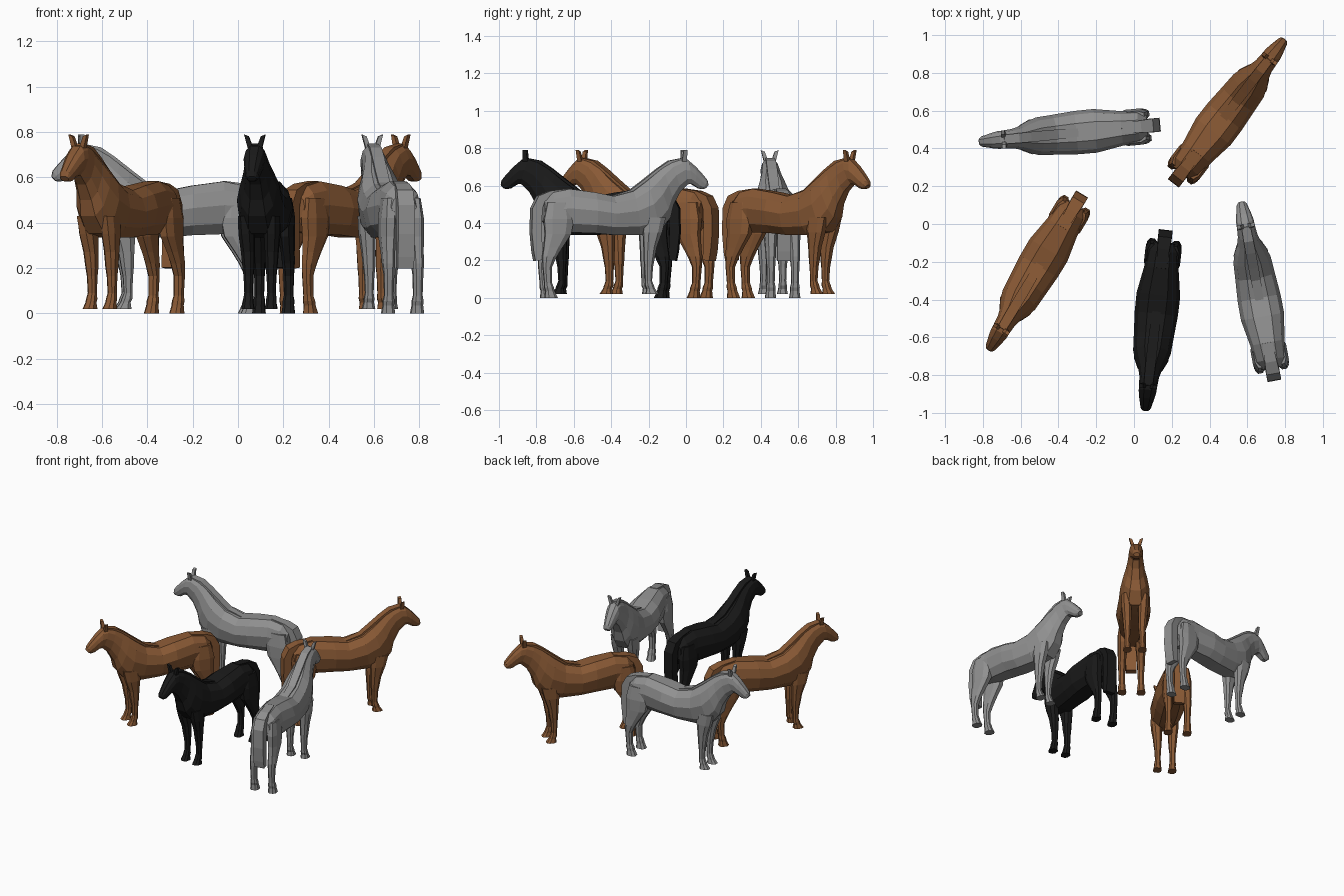
import bpy, bmesh, math
from mathutils import Matrix, Vector

if "Cube" in bpy.data.objects:
    bpy.data.objects.remove(bpy.data.objects["Cube"])


def material(name, rgb):
    m = bpy.data.materials.new(name)
    m.diffuse_color = (*rgb, 1)
    m.use_nodes = True
    m.node_tree.nodes["Principled BSDF"].inputs["Base Color"].default_value = m.diffuse_color
    return m


BROWN = material("brown_coat", (0.25, 0.10, 0.035))
GREY = material("grey_coat", (0.28, 0.28, 0.28))
BLACK = material("black_coat", (0.01, 0.01, 0.01))


def loft(name, rings, matrix, mat):
    """Skin a list of equal-sized point rings, capped at both ends."""
    bm = bmesh.new()
    vs = [[bm.verts.new(p) for p in r] for r in rings]
    n = len(vs[0])
    for a, b in zip(vs, vs[1:]):
        for i in range(n):
            j = (i + 1) % n
            bm.faces.new((a[i], a[j], b[j], b[i]))
    bm.faces.new(vs[0])
    bm.faces.new(vs[-1])
    bmesh.ops.recalc_face_normals(bm, faces=bm.faces)
    me = bpy.data.meshes.new(name)
    bm.to_mesh(me)
    bm.free()
    me.materials.append(mat)
    ob = bpy.data.objects.new(name, me)
    ob.matrix_world = matrix
    bpy.context.collection.objects.link(ob)


HALF = [(0.42, 1), (0.83, 0.66), (1, 0.1), (0.85, -0.6), (0.45, -1)]
BODY_SECTION = HALF + [(-w, h) for w, h in reversed(HALF)]
LEG_SECTION = [(1, .5), (.5, 1), (-.5, 1), (-1, .5), (-1, -.5), (-.5, -1), (.5, -1), (1, -.5)]

# rump to nose: top x, top z, bottom x, bottom z, half width
BODY = [
    (-.415, .52, -.42, .41, .055), (-.37, .563, -.38, .36, .084),
    (-.28, .582, -.28, .350, .092), (-.14, .563, -.14, .345, .116),
    (-.04, .543, -.04, .336, .115), (.065, .570, .10, .335, .106),
    (.136, .622, .205, .352, .100), (.18, .657, .268, .43, .083),
    (.225, .692, .287, .50, .064), (.275, .727, .325, .568, .052),
    (.325, .743, .37, .610, .048), (.365, .738, .388, .608, .047),
    (.41, .700, .405, .598, .041), (.45, .657, .425, .585, .033),
    (.474, .628, .446, .581, .028), (.479, .604, .462, .584, .021),
]
# crest and tail strips: x, z, half thickness, half width
MANE = [(-.05, .535, .010, .022), (.06, .562, .016, .026), (.13, .612, .018, .027),
        (.21, .675, .018, .027), (.27, .716, .018, .026), (.345, .735, .014, .024)]
TAIL = [(-.28, .575, .010, .026), (-.38, .558, .014, .032), (-.432, .530, .022, .036),
        (-.456, .475, .027, .037), (-.459, .35, .027, .037), (-.452, .25, .024, .037),
        (-.446, .20, .020, .036)]
# legs from top: z, centre x, half length, half width, offset from centre line
FRONT_LEG = [(.43, .175, .060, .030, .062), (.35, .165, .050, .034, .057),
             (.27, .153, .034, .029, .053), (.20, .148, .027, .025, .051),
             (.165, .146, .022, .021, .051), (.09, .145, .018, .018, .051),
             (.065, .150, .023, .022, .051), (.048, .157, .022, .022, .051),
             (.02, .165, .034, .028, .051)]
HIND_LEG = [(.51, -.345, .060, .025, .058), (.42, -.345, .080, .036, .060),
            (.34, -.350, .070, .034, .062), (.27, -.377, .050, .028, .064),
            (.22, -.396, .038, .026, .065), (.165, -.408, .024, .022, .065),
            (.08, -.404, .020, .020, .065), (.055, -.399, .025, .025, .065),
            (.036, -.394, .024, .024, .065), (0, -.387, .034, .029, .065)]


def body_rings():
    rings = []
    for tx, tz, bx, bz, hw in BODY:
        top, bot = Vector((tx, 0, tz)), Vector((bx, 0, bz))
        mid, up = (top + bot) / 2, (top - bot) / 2
        rings.append([mid + up * h + Vector((0, hw * w, 0)) for w, h in BODY_SECTION])
    return rings


def strip_rings(path):
    rings = []
    for i, (x, z, t, w) in enumerate(path):
        a, b = path[max(i - 1, 0)], path[min(i + 1, len(path) - 1)]
        d = Vector((b[0] - a[0], 0, b[1] - a[1])).normalized()
        n = Vector((-d.z, 0, d.x)) * t
        c, s = Vector((x, 0, z)), Vector((0, w, 0))
        rings.append([c + n + s, c + n - s, c - n - s, c - n + s])
    return rings


def leg_rings(leg, side):
    return [[(x + hl * a, side * y + hw * b, z) for a, b in LEG_SECTION]
            for z, x, hl, hw, y in leg]


def ear_rings(side):
    return [[(x + a * t, side * y + b * t, z + side * b * .004)
             for a, b in ((1, 1), (-1, 1), (-1, -1), (1, -1))]
            for x, y, z, t in ((.345, .018, .725, .013), (.348, .037, .785, .010))]


def horse(label, mat, head, tail):
    """Place one horse so its nose and tail meet the given ground points."""
    h, t = Vector(head), Vector(tail)
    c, d = (h + t) / 2, h - t
    m = Matrix.Translation((c.x, c.y, 0)) @ Matrix.Rotation(math.atan2(d.y, d.x), 4, 'Z')
    loft(label + "_body", body_rings(), m, mat)
    loft(label + "_mane", strip_rings(MANE), m, mat)
    loft(label + "_tail", strip_rings(TAIL), m, mat)
    for side, s in (("left", 1), ("right", -1)):
        loft(f"{label}_front_leg_{side}", leg_rings(FRONT_LEG, s), m, mat)
        loft(f"{label}_hind_leg_{side}", leg_rings(HIND_LEG, s), m, mat)
        loft(f"{label}_ear_{side}", ear_rings(s), m, mat)


horse("grey_horse_back", GREY, (-.82, .435), (.13, .525))
horse("brown_horse_back", BROWN, (.798, .98), (.212, .22))
horse("brown_horse_front", BROWN, (-.768, -.667), (-.28, .15))
horse("black_horse", BLACK, (.06, -.988), (.167, -.04))
horse("grey_horse_right", GREY, (.568, .118), (.742, -.823))
